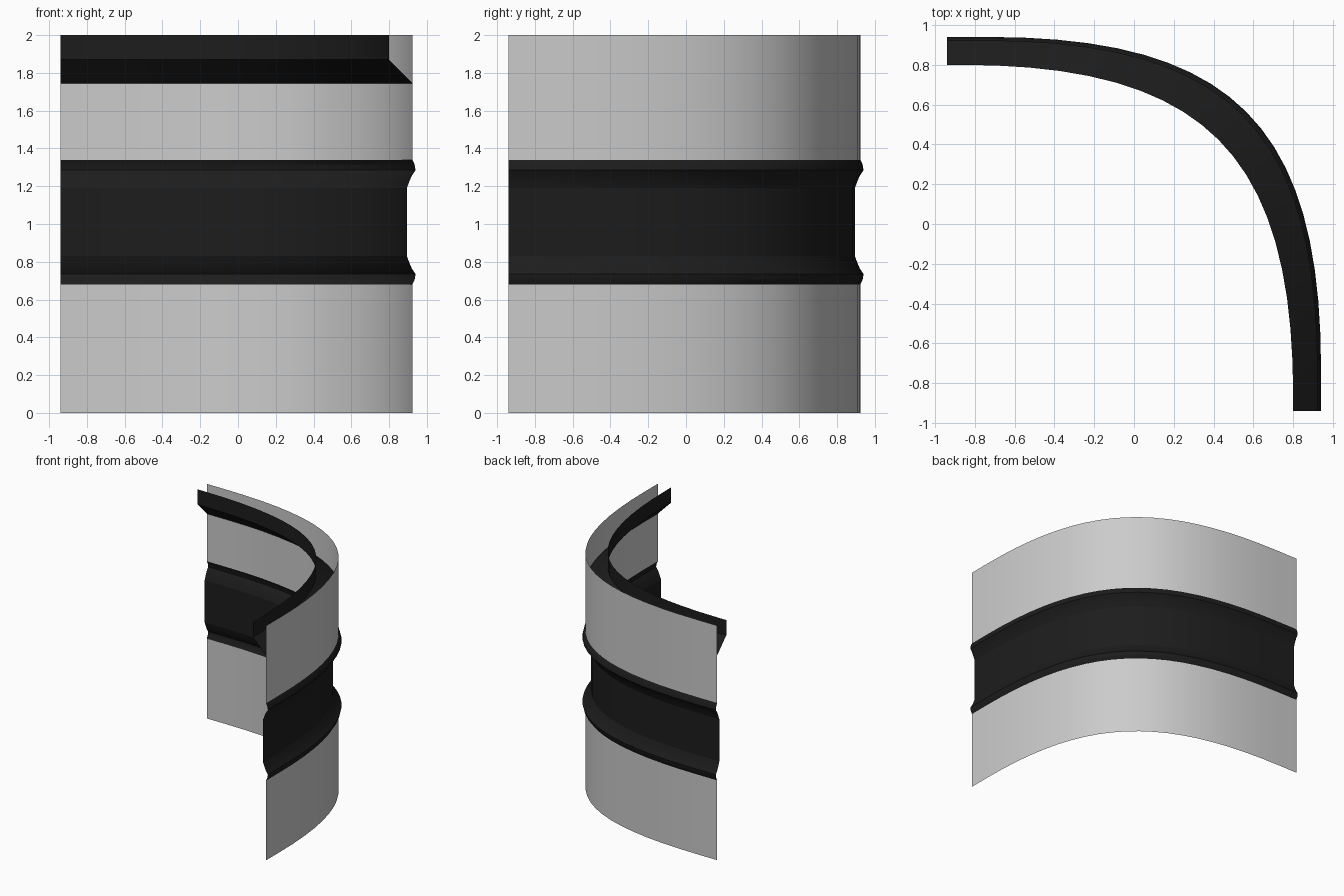
import bpy, math
from mathutils import Vector
from mathutils.geometry import interpolate_bezier

if "Cube" in bpy.data.objects:
    bpy.data.objects.remove(bpy.data.objects["Cube"])

END = -0.94        # open ends of the wall
SEGMENTS = 20

dark = bpy.data.materials.new("dark_trim")
dark.diffuse_color = (0.012, 0.012, 0.012, 1)
dark.use_nodes = True
dark.node_tree.nodes["Principled BSDF"].inputs["Base Color"].default_value = dark.diffuse_color


def plan(offset):
    """Plan path: short straight run, smooth corner sweep, straight run."""
    start = offset - 1.67
    ctrl = start + 1.224
    bend = interpolate_bezier(Vector((start, offset, 0)), Vector((ctrl, offset, 0)),
                              Vector((offset, ctrl, 0)), Vector((offset, start, 0)),
                              SEGMENTS + 1)
    return [(END, offset)] + [(p.x, p.y) for p in bend] + [(offset, END)]


def sweep(name, profile, material=None):
    """Sweep an open (offset, z) profile along the plan path as a sheet."""
    verts, n = [], SEGMENTS + 3
    for offset, z in profile:
        verts += [(x, y, z) for x, y in plan(offset)]
    faces = [(r * n + i + 1, (r + 1) * n + i + 1, (r + 1) * n + i, r * n + i)
             for r in range(len(profile) - 1) for i in range(n - 1)]
    faces = [tuple(reversed(f)) for f in faces] if name == "cornice" else faces
    mesh = bpy.data.meshes.new(name)
    mesh.from_pydata(verts, [], faces)
    mesh.update()
    if material:
        mesh.materials.append(material)
    obj = bpy.data.objects.new(name, mesh)
    bpy.context.collection.objects.link(obj)
    bpy.ops.object.select_all(action='DESELECT')
    obj.select_set(True)
    bpy.context.view_layer.objects.active = obj
    bpy.ops.object.shade_smooth_by_angle(angle=math.radians(20))
    return obj


# Plain wall sheets below and above the band
sweep("lower_wall", [(0.923, 0), (0.923, 0.68)])
sweep("upper_wall", [(0.923, 1.34), (0.923, 2)])

# Recessed middle band with a moulded lip at each edge
lip = [(0.923, 0.68), (0.935, 0.705), (0.94, 0.735), (0.92, 0.765),
       (0.907, 0.795), (0.894, 0.83)]
upper_lip = [(o, 2.02 - z) for o, z in reversed(lip)]
sweep("middle_band", lip + upper_lip, dark)

# Open gutter-shaped cornice on the inner side
sweep("cornice", [(0.923, 1.745), (0.80, 1.87), (0.80, 2)], dark)
